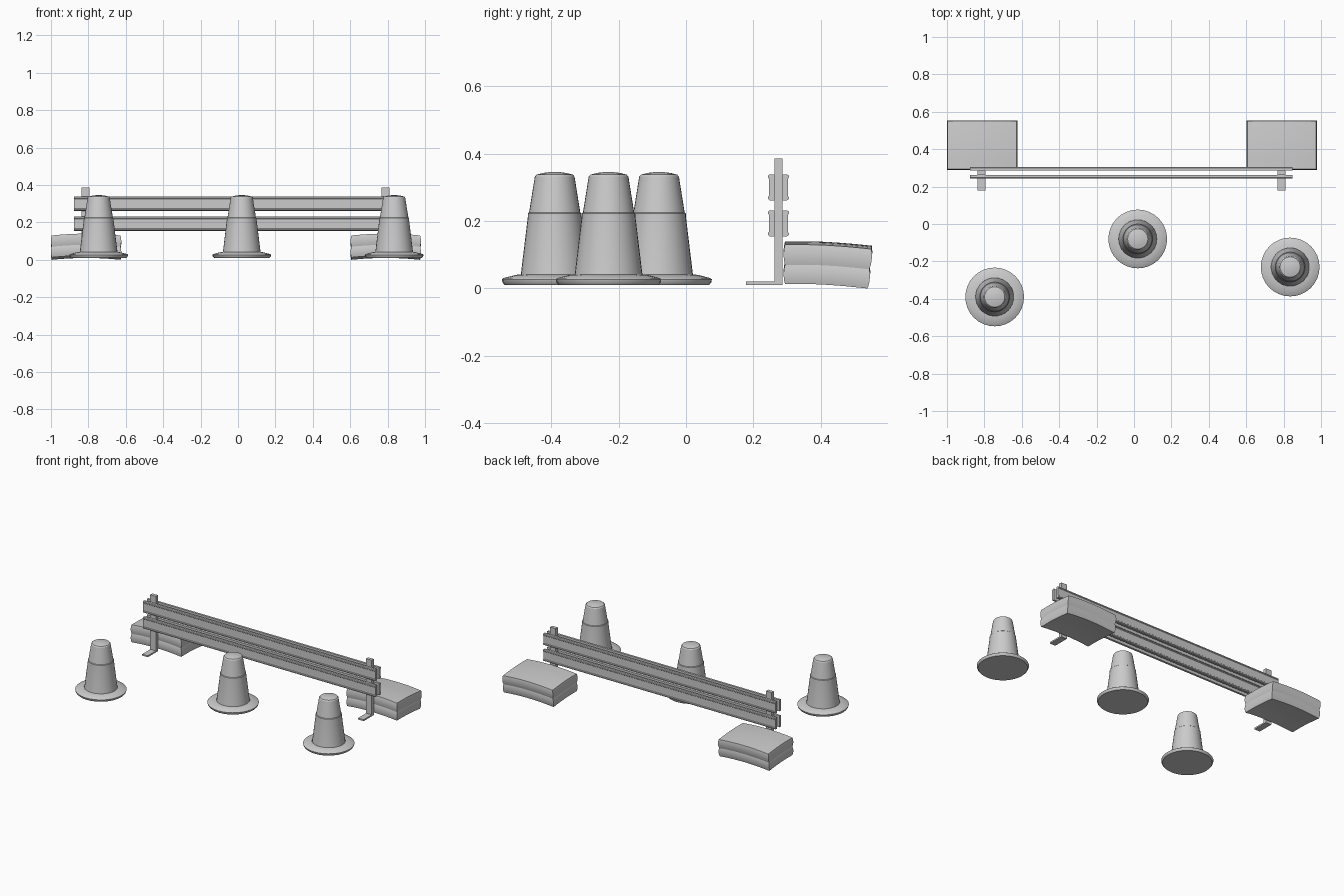
import bpy, bmesh, math

if "Cube" in bpy.data.objects:
    bpy.data.objects.remove(bpy.data.objects["Cube"])


def finish(bm, name, angle=30):
    bmesh.ops.recalc_face_normals(bm, faces=bm.faces[:])
    me = bpy.data.meshes.new(name)
    bm.to_mesh(me)
    bm.free()
    ob = bpy.data.objects.new(name, me)
    bpy.context.collection.objects.link(ob)
    bpy.ops.object.select_all(action='DESELECT')
    ob.select_set(True)
    bpy.context.view_layer.objects.active = ob
    bpy.ops.object.shade_smooth_by_angle(angle=math.radians(angle))
    return ob


def lathe(name, profile, x, y, n=32):
    bm = bmesh.new()
    rings = []
    for r, z in profile:
        rings.append([bm.verts.new((x + r * math.cos(2 * math.pi * i / n),
                                    y + r * math.sin(2 * math.pi * i / n), z)) for i in range(n)])
    for a, b in zip(rings, rings[1:]):
        for i in range(n):
            j = (i + 1) % n
            bm.faces.new((a[i], a[j], b[j], b[i]))
    bm.faces.new(rings[0])
    bm.faces.new(rings[-1])
    return finish(bm, name)


def extrude_x(name, profile, x0, x1):
    bm = bmesh.new()
    a = [bm.verts.new((x0, y, z)) for y, z in profile]
    b = [bm.verts.new((x1, y, z)) for y, z in profile]
    for i in range(len(a)):
        j = (i + 1) % len(a)
        bm.faces.new((a[i], a[j], b[j], b[i]))
    bm.faces.new(a)
    bm.faces.new(b)
    return finish(bm, name, 20)


def sandbag(name, xc, z0, height, y0=0.29):
    # subdivided block, bulged at the sides and sagging towards its ends
    bm = bmesh.new()
    bmesh.ops.create_cube(bm, size=1)
    bmesh.ops.subdivide_edges(bm, edges=bm.edges[:], cuts=7, use_grid_fill=True)
    for v in bm.verts:
        u, t, h = v.co.x * 2, v.co.y + 0.5, v.co.z + 0.5
        bulge = 0.004 * (1 - (2 * h - 1) ** 2)
        x = xc + u * (0.184 + bulge)
        z = z0 + h * height - 0.010 * u * u - 0.013 * max(0, (t - 0.3) / 0.7) ** 1.5
        y = y0 + 0.004 + t * 0.247 + (2 * t - 1) * bulge
        y += t * 0.1 * (z - 0.02)
        v.co = (x, y, z)
    return finish(bm, name, 35)


# traffic cones: wide base, tapered body with sleeve seam, domed cap
cone_profile = [(0.149, 0.011), (0.155, 0.018), (0.157, 0.027), (0.152, 0.031), (0.117, 0.040),
                (0.102, 0.042), (0.102, 0.030), (0.0795, 0.215), (0.0795, 0.223), (0.076, 0.226),
                (0.059, 0.332), (0.054, 0.338), (0.035, 0.343), (0.012, 0.346)]
for i, (x, y) in enumerate([(-0.745, -0.39), (0.02, -0.08), (0.835, -0.23)]):
    lathe(f"traffic_cone_{i + 1}", cone_profile, x, y)

# barrier boards: lipped plates on both sides of the posts
for row, z0 in (("lower", 0.155), ("upper", 0.262)):
    h = 0.077
    for side, s in (("front", -1), ("back", 1)):
        section = [(0.012, 0), (0.026, 0), (0.031, 0.004), (0.031, 0.010), (0.028, 0.013),
                   (0.028, h - 0.013), (0.031, h - 0.010), (0.031, h - 0.004), (0.026, h), (0.012, h)]
        extrude_x(f"{row}_{side}_board", [(0.2745 + s * d, z0 + z) for d, z in section], -0.877, 0.848)

# L-shaped posts with flat feet
post = [(0.178, 0.010), (0.286, 0.010), (0.286, 0.386), (0.263, 0.386), (0.263, 0.020), (0.178, 0.020)]
for side, x in (("left", -0.815), ("right", 0.788)):
    extrude_x(f"{side}_post", post, x - 0.021, x + 0.021)

# stacked sandbags at both ends
for side, x in (("left", -0.812), ("right", 0.79)):
    sandbag(f"{side}_lower_sandbag", x, 0.023, 0.057)
    sandbag(f"{side}_upper_sandbag", x, 0.080, 0.060)
